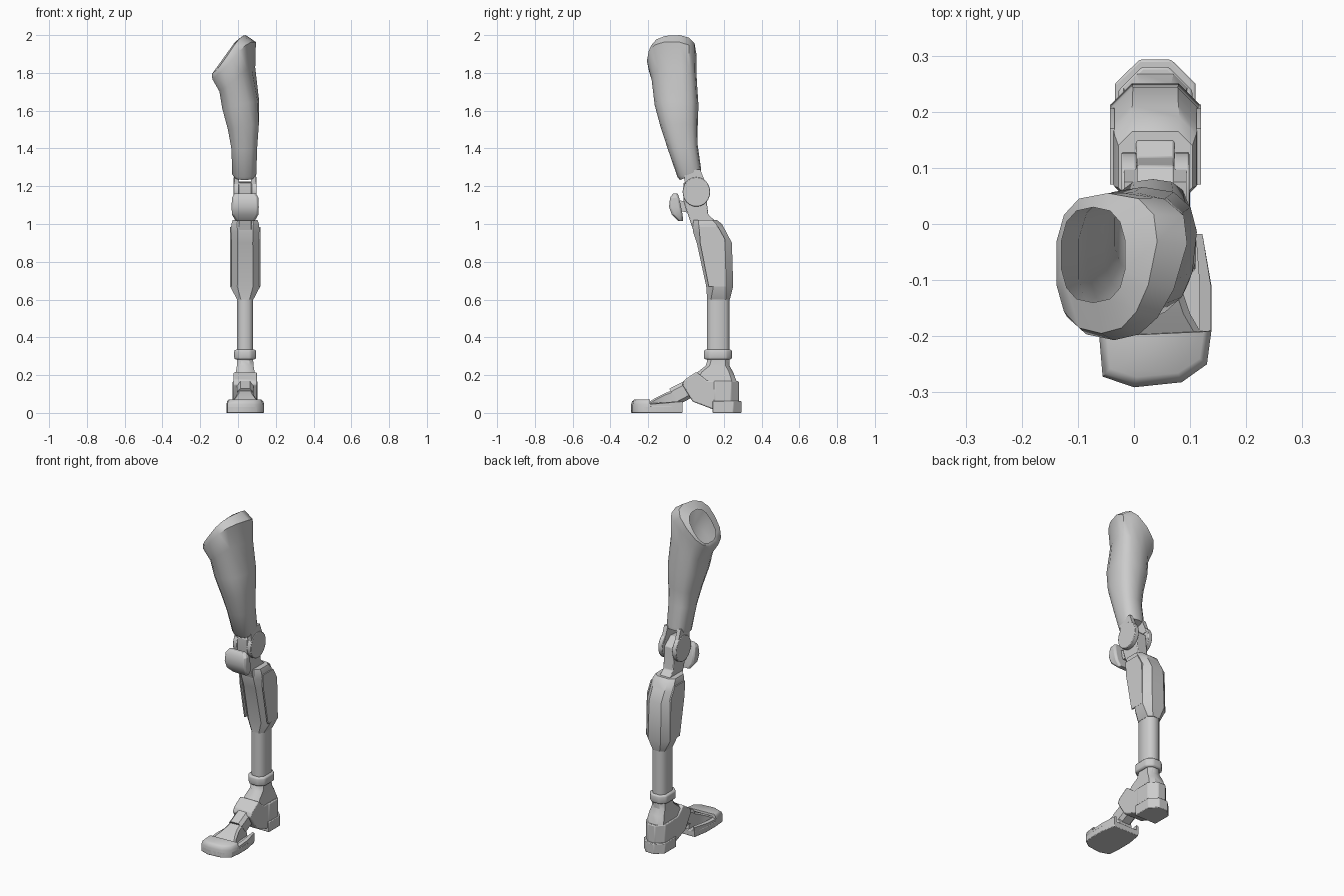
import bpy, bmesh, math

CX = 0.038  # centre line of the leg below the thigh


def make(name, verts, faces, bevel=0.0, angle=30):
    me = bpy.data.meshes.new(name)
    me.from_pydata(verts, [], faces)
    bm = bmesh.new()
    bm.from_mesh(me)
    bmesh.ops.recalc_face_normals(bm, faces=bm.faces)
    bm.to_mesh(me)
    bm.free()
    ob = bpy.data.objects.new(name, me)
    bpy.context.collection.objects.link(ob)
    if bevel:
        m = ob.modifiers.new("bevel", 'BEVEL')
        m.width, m.segments, m.limit_method = bevel, 2, 'ANGLE'
    bpy.ops.object.select_all(action='DESELECT')
    ob.select_set(True)
    bpy.context.view_layer.objects.active = ob
    bpy.ops.object.shade_smooth_by_angle(angle=math.radians(angle))
    return ob


def loft(name, rings, cap_first=True, cap_last=True, **kw):
    n = len(rings[0])
    verts = [p for r in rings for p in r]
    faces = [(k * n + i, k * n + (i + 1) % n, (k + 1) * n + (i + 1) % n, (k + 1) * n + i)
             for k in range(len(rings) - 1) for i in range(n)]
    if cap_first:
        faces.append(tuple(range(n)))
    if cap_last:
        faces.append(tuple(range(len(verts) - n, len(verts))))
    return make(name, verts, faces, **kw)


def side_prism(name, profile, hx, cx=CX, **kw):
    """Extrude a (y, z) profile across x."""
    return loft(name, [[(cx + s * hx, y, z) for y, z in profile] for s in (-1, 1)], **kw)


def plan_prism(name, outline, z0, z1, **kw):
    """Extrude an (x, y) outline upwards."""
    return loft(name, [[(x, y, z) for x, y in outline] for z in (z0, z1)], **kw)


def octagon(hx, y0, y1, c):
    """Rectangle with chamfered corners, mirrored about the leg centre."""
    half = [(hx - c, y0), (hx, y0 + c), (hx, y1 - c), (hx - c, y1)]
    return [(CX + x, y) for x, y in half] + [(CX - x, y) for x, y in reversed(half)]


def thigh_ring(x0, z0, x1, z1, y0, y1, ztilt=0.0, shear=0.0, n=14, e=0.78):
    pts = []
    for i in range(n):
        a = 2 * math.pi * (i + 0.5) / n
        u = math.copysign(abs(math.cos(a)) ** e, math.cos(a))
        v = math.copysign(abs(math.sin(a)) ** e, math.sin(a))
        x = (x0 + x1) / 2 + u * (x1 - x0) / 2 + shear * v * max(0, u + 0.3)
        z = (z0 + z1) / 2 + u * (z1 - z0) / 2 + v * ztilt
        pts.append((x, (y0 + y1) / 2 + v * (y1 - y0) / 2, z))
    return pts


# Thigh shell, open at the slanted hip socket
loft("thigh", [
    thigh_ring(-0.13, 1.805, -0.015, 1.965, -0.14, 0.03),
    thigh_ring(-0.14, 1.79, 0.035, 2.0, -0.195, 0.055, 0.006, 0.02),
    thigh_ring(-0.138, 1.765, 0.085, 1.965, -0.207, 0.055, 0, 0.03),
    thigh_ring(-0.10, 1.70, 0.083, 1.83, -0.182, 0.057, 0, 0.025),
    thigh_ring(-0.085, 1.61, 0.11, 1.65, -0.166, 0.066, 0, 0.01),
    thigh_ring(-0.055, 1.50, 0.112, 1.53, -0.135, 0.062),
    thigh_ring(-0.036, 1.40, 0.103, 1.41, -0.095, 0.062, 0.012),
    thigh_ring(-0.032, 1.27, 0.098, 1.27, -0.045, 0.08, 0.022),
    thigh_ring(-0.022, 1.255, 0.09, 1.255, -0.032, 0.08, 0.022),
], cap_first=False, angle=40)

# Knee: two side discs with a fork stem going up into the thigh
for s, side in ((-1, "left"), (1, "right")):
    disc = [(0.055 + 0.073 * math.cos(t * math.pi / 12), 1.17 + 0.078 * math.sin(t * math.pi / 12))
            for t in range(24)]
    side_prism("knee_disc_" + side, disc, 0.0135, CX + s * 0.047, bevel=0.003)
    side_prism("knee_fork_" + side, [(-0.005, 1.2), (0.11, 1.2), (0.075, 1.29), (-0.01, 1.28)],
               0.012, CX + s * 0.044)

# Arm joining knee and calf
side_prism("knee_arm", [(-0.012, 1.22), (-0.014, 1.13), (0.0, 1.08), (0.055, 0.915), (0.08, 0.9),
                        (0.15, 1.0), (0.15, 1.02), (0.118, 1.05), (0.112, 1.1),
                        (0.105, 1.18), (0.05, 1.225)], 0.034, bevel=0.004)

# Knee pad, narrower at its top and bottom, with its bracket
pad = [(1.015, 0.05, -0.04, -0.015), (1.05, 0.07, -0.075, -0.018), (1.09, 0.072, -0.09, -0.026),
       (1.14, 0.07, -0.084, -0.036), (1.162, 0.056, -0.068, -0.045)]
loft("knee_pad", [[(x, y, z) for x, y in octagon(hx, y0, y1, 0.01)] for z, hx, y0, y1 in pad],
     bevel=0.005)
side_prism("knee_pad_bracket", [(-0.04, 1.07), (0.01, 1.06), (0.01, 1.12), (-0.045, 1.125)], 0.025)

# Calf shell tapering to the shin tube
calf = [(1.02, 0.066, 0.04, 0.165, 0.025), (1.0, 0.073, 0.037, 0.19, 0.03),
        (0.96, 0.076, 0.037, 0.212, 0.035), (0.90, 0.08, 0.057, 0.243, 0.04),
        (0.67, 0.08, 0.107, 0.25, 0.038), (0.60, 0.043, 0.112, 0.232, 0.02)]
loft("calf", [[(x, y, z) for x, y in octagon(hx, y0, y1, c)] for z, hx, y0, y1, c in calf], angle=35)
for s, side in ((-1, "left"), (1, "right")):
    side_prism("calf_side_panel_" + side, [(0.075, 0.9), (0.12, 0.67), (0.213, 0.67), (0.206, 0.92),
                                           (0.17, 0.985), (0.07, 0.985)], 0.004, CX + s * 0.077)
plan_prism("shin_tube", octagon(0.042, 0.112, 0.23, 0.022), 0.24, 0.62, angle=50)

# Ankle collar and flared ankle
plan_prism("ankle_collar", octagon(0.058, 0.095, 0.243, 0.03), 0.283, 0.335, bevel=0.01, angle=50)
ankle = [(0.285, 0.042, 0.115, 0.228, 0.02), (0.25, 0.044, 0.105, 0.23, 0.02),
         (0.215, 0.05, 0.06, 0.25, 0.022), (0.16, 0.058, 0.03, 0.27, 0.025)]
loft("ankle", [[(x, y, z) for x, y in octagon(hx, y0, y1, c)] for z, hx, y0, y1, c in ankle], angle=40)

# Heel: front cuff, chamfered back and sole block
side_prism("foot_cuff", [(-0.02, 0.15), (-0.008, 0.175), (0.055, 0.217), (0.112, 0.17), (0.235, 0.17),
                         (0.235, 0.05), (0.14, 0.02), (0.035, 0.06)], 0.062, bevel=0.006)
plan_prism("heel_body", octagon(0.066, 0.11, 0.28, 0.042), 0.05, 0.168, bevel=0.005)
heel = [(-0.072, 0.14), (0.072, 0.14), (0.072, 0.25), (0.028, 0.293), (-0.028, 0.293), (-0.072, 0.25)]
plan_prism("heel_sole", [(CX + x, y) for x, y in heel], 0.0, 0.062, bevel=0.004)

# Instep link between heel and toe
loft("instep_link", [[(CX + a * 0.043, y + b * 0.02, z + c * 0.04)
                      for a, b, c in ((-1, 1, -.6), (-1, -1, .6), (-.6, -1.4, 1), (.6, -1.4, 1),
                                      (1, -1, .6), (1, 1, -.6), (.6, 1.4, -1), (-.6, 1.4, -1))]
                     for y, z in ((-0.06, 0.088), (0.04, 0.14))])
wedge = [(-0.2, 0.085, 0.056), (-0.16, 0.062, 0.08), (-0.11, 0.045, 0.105), (-0.05, 0.04, 0.128),
         (-0.025, 0.04, 0.06)]
loft("instep_wedge", [[(CX - w, y, 0.02), (CX - w, y, z - 0.01), (CX - w + 0.012, y, z),
                       (CX + w - 0.012, y, z), (CX + w, y, z - 0.01), (CX + w, y, 0.02)]
                      for y, w, z in wedge])

# Toe: sole plate, raised cap and side rails
front = [(-0.062, -0.2), (-0.056, -0.272), (0.0, -0.291), (0.085, -0.282), (0.13, -0.25), (0.138, -0.19)]
plan_prism("toe_sole", front + [(0.138, -0.11), (0.122, -0.018), (-0.046, -0.018), (-0.062, -0.11)],
           0.0, 0.035, bevel=0.004)
loft("toe_cap", [[(CX + (x - CX) * k, -0.2 + (y + 0.2) * m, z) for x, y in front]
                 for z, k, m in ((0.003, 1, 1), (0.045, 1, 1), (0.062, 0.95, 0.93), (0.071, 0.86, 0.8))],
     angle=50)
for s, side in ((-1, "left"), (1, "right")):
    loft("toe_rail_" + side, [[(CX + s * w, y, 0.01), (CX + s * w, y, z),
                               (CX + s * (w - t), y, z + 0.004), (CX + s * (w - t), y, 0.01)]
                              for y, w, t, z in ((-0.2, 0.099, 0.02, 0.045), (-0.11, 0.099, 0.02, 0.052),
                                                 (-0.018, 0.084, 0.012, 0.06))])
